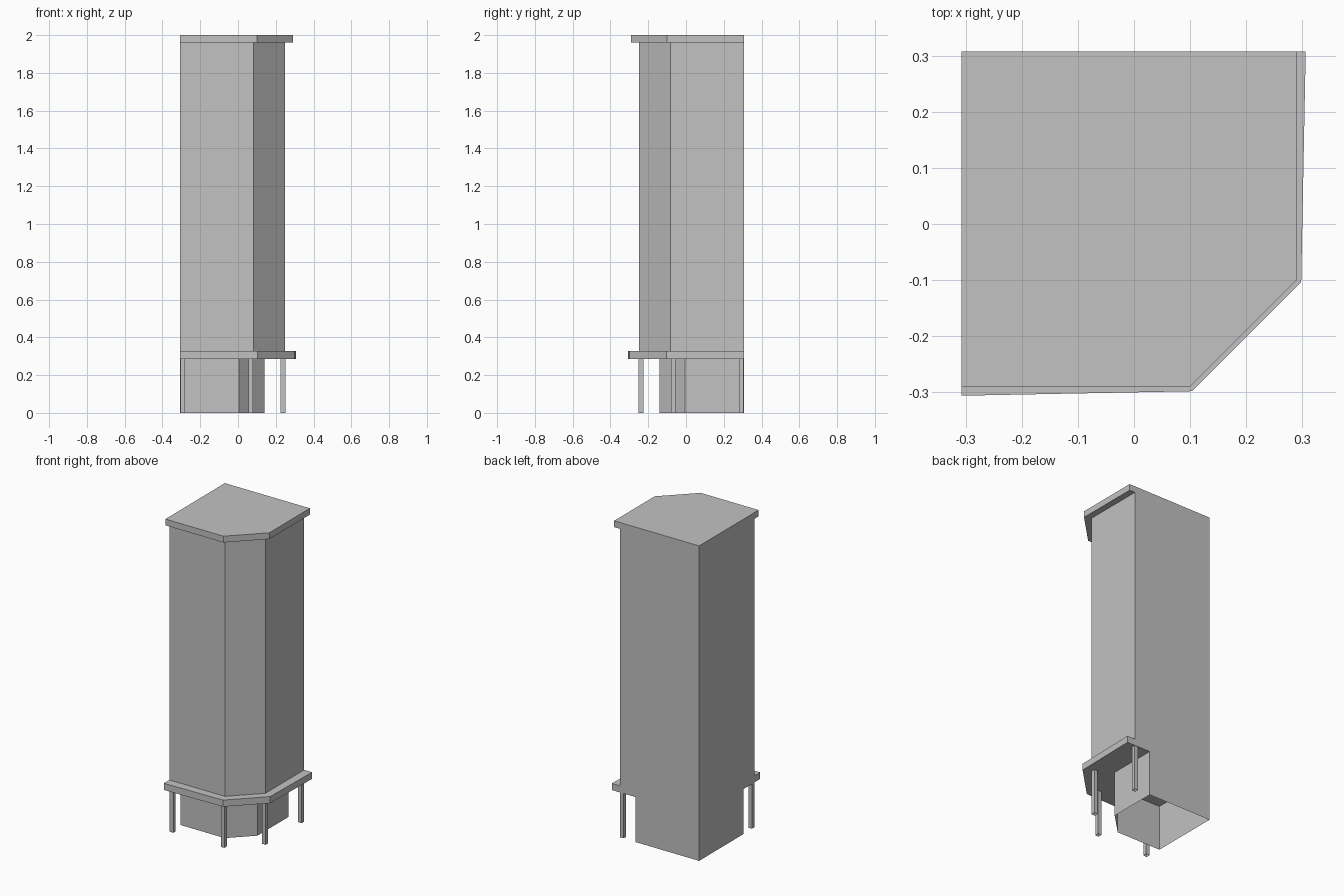
import bpy
import bmesh

cube = bpy.data.objects.get("Cube")
if cube:
    bpy.data.objects.remove(cube, do_unlink=True)

# One plain grey for everything
grey = bpy.data.materials.new("plain_grey")
grey.use_nodes = True
colour = (0.54, 0.54, 0.54, 1)
grey.diffuse_color = colour
grey.node_tree.nodes["Principled BSDF"].inputs["Base Color"].default_value = colour

BACK = 0.307  # the two flush wall planes: x = -BACK and y = BACK


def prism(name, outline, z0, z1, bottom=True, top=True):
    """Extrude a counter-clockwise outline, with optional end caps."""
    bm = bmesh.new()
    low = [bm.verts.new((x, y, z0)) for x, y in outline]
    high = [bm.verts.new((x, y, z1)) for x, y in outline]
    n = len(outline)
    for i in range(n):
        j = (i + 1) % n
        bm.faces.new((low[i], low[j], high[j], high[i]))
    if bottom:
        bm.faces.new(low[::-1])
    if top:
        bm.faces.new(high)
    mesh = bpy.data.meshes.new(name)
    bm.to_mesh(mesh)
    bm.free()
    mesh.materials.append(grey)
    obj = bpy.data.objects.new(name, mesh)
    bpy.context.collection.objects.link(obj)
    return obj


def corner_outline(reach, cut, flare=0.0):
    """Square corner plan with its outer corner cut off diagonally."""
    far = reach + flare
    return [(-BACK, -far), (cut, -reach), (reach, -cut), (far, BACK), (-BACK, BACK)]


# Lower plinth, open underneath
prism("plinth", corner_outline(0.14, 0.005), 0, 0.286, bottom=False, top=False)

# Shelf, splayed slightly towards the walls
prism("shelf", corner_outline(0.298, 0.103, 0.008), 0.286, 0.328)

# Tall cabinet body and its overhanging cap
prism("body", corner_outline(0.25, 0.083), 0.328, 1.96, bottom=False, top=False)
prism("cap", corner_outline(0.29, 0.1), 1.96, 2)

# Slim square legs under the shelf edge
h = 0.0125
legs = {
    "right_front_leg": (-0.292, -0.238),
    "middle_front_leg": (0.067, -0.238),
    "middle_left_leg": (0.238, -0.067),
    "left_back_leg": (0.238, 0.292),
}
for name, (x, y) in legs.items():
    square = [(x - h, y - h), (x + h, y - h), (x + h, y + h), (x - h, y + h)]
    prism(name, square, 0, 0.286, bottom=False, top=False)
